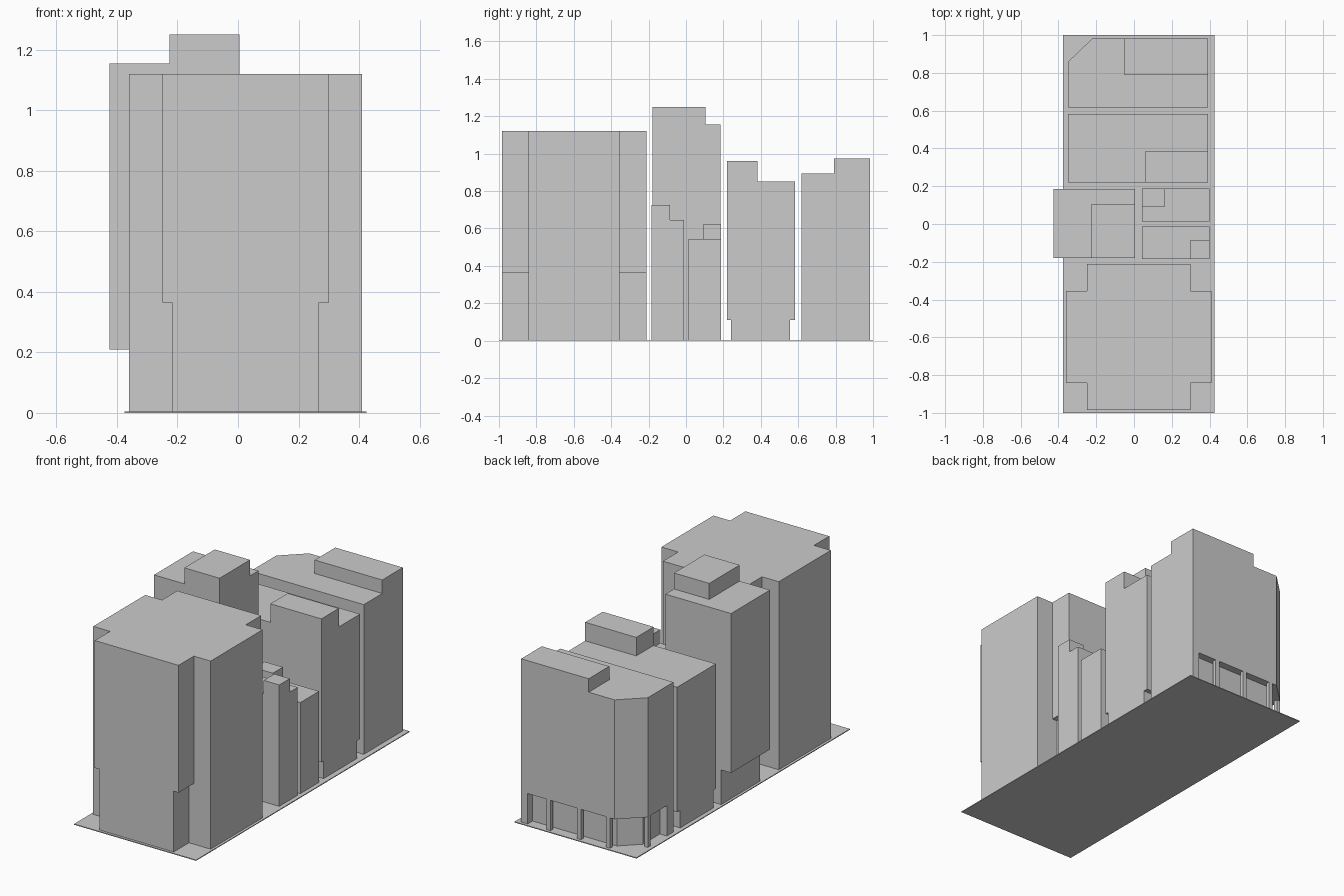
import bpy, bmesh

if "Cube" in bpy.data.objects:
    bpy.data.objects.remove(bpy.data.objects["Cube"])


def prism(name, pts, z0, z1, top=True, bottom=True):
    """Extrude a counter-clockwise plan outline; caps can be left off where hidden."""
    bm = bmesh.new()
    lo = [bm.verts.new((x, y, z0)) for x, y in pts]
    hi = [bm.verts.new((x, y, z1)) for x, y in pts]
    n = len(pts)
    for i in range(n):
        j = (i + 1) % n
        bm.faces.new((lo[i], lo[j], hi[j], hi[i]))
    if top:
        bm.faces.new(hi)
    if bottom:
        bm.faces.new(lo[::-1])
    me = bpy.data.meshes.new(name)
    bm.to_mesh(me)
    bm.free()
    ob = bpy.data.objects.new(name, me)
    bpy.context.collection.objects.link(ob)
    return ob


def box(name, x0, x1, y0, y1, z0, z1, **caps):
    return prism(name, [(x0, y0), (x1, y0), (x1, y1), (x0, y1)], z0, z1, **caps)


def cross(wx0, wx1, nx0, nx1):
    """Plan of the tower: wide middle with narrower front and back wings."""
    a, b, c, d = -0.985, -0.842, -0.355, -0.212
    return [(nx0, a), (nx1, a), (nx1, b), (wx1, b), (wx1, c), (nx1, c),
            (nx1, d), (nx0, d), (nx0, c), (wx0, c), (wx0, b), (nx0, b)]


G = 0.005  # ground plate thickness
box("ground_plate", -0.375, 0.425, -1, 1, 0, G)

# Front tower with slimmer wings at its foot
prism("tower_upper", cross(-0.36, 0.41, -0.25, 0.30), 0.365, 1.12)
prism("tower_base", cross(-0.36, 0.41, -0.218, 0.268), G, 0.365, top=False, bottom=False)

# Overhanging middle block
box("overhang_block", -0.425, 0.005, -0.18, 0.185, 0.21, 1.155)
box("overhang_base", -0.36, 0.005, -0.18, 0.185, G, 0.21, top=False, bottom=False)
box("overhang_roof_house", -0.226, 0.005, -0.18, 0.105, 1.155, 1.25, bottom=False)

# Two small infill houses
box("small_house_front", 0.043, 0.40, -0.185, -0.012, G, 0.645, bottom=False)
box("small_roof_house_front", 0.298, 0.40, -0.185, -0.086, 0.645, 0.725, bottom=False)
box("small_house_back", 0.043, 0.40, 0.013, 0.188, G, 0.545, bottom=False)
box("small_roof_house_back", 0.043, 0.163, 0.093, 0.188, 0.545, 0.625, bottom=False)

# Mid block with narrow ground floor
box("mid_block", -0.35, 0.393, 0.22, 0.583, 0.11, 0.85)
box("mid_block_base", -0.35, 0.393, 0.24, 0.555, G, 0.11, top=False, bottom=False)
box("mid_block_roof_house", 0.058, 0.393, 0.22, 0.383, 0.85, 0.96, bottom=False)

# Corner block with chamfered corner over a recessed shop front
H = 0.185
prism("corner_block", [(-0.35, 0.617), (0.393, 0.617), (0.393, 0.983),
                       (-0.22, 0.983), (-0.35, 0.858)], H, 0.893)
box("corner_roof_house", -0.05, 0.393, 0.79, 0.983, 0.893, 0.973, bottom=False)
prism("shop_core", [(-0.35, 0.617), (0.393, 0.617), (0.393, 0.983), (0.35, 0.983),
                    (0.35, 0.938), (-0.203, 0.938), (-0.305, 0.84),
                    (-0.305, 0.68), (-0.35, 0.68)], G, H, top=False, bottom=False)

# Street columns
for i, x in enumerate((0.20, 0.0, -0.19)):
    box(f"column_{i + 1}", x, x + 0.026, 0.96, 0.983, G, H, top=False, bottom=False)
prism("chamfer_column", [(-0.35, 0.858), (-0.35, 0.834), (-0.327, 0.834), (-0.327, 0.858)],
      G, H, top=False, bottom=False)
